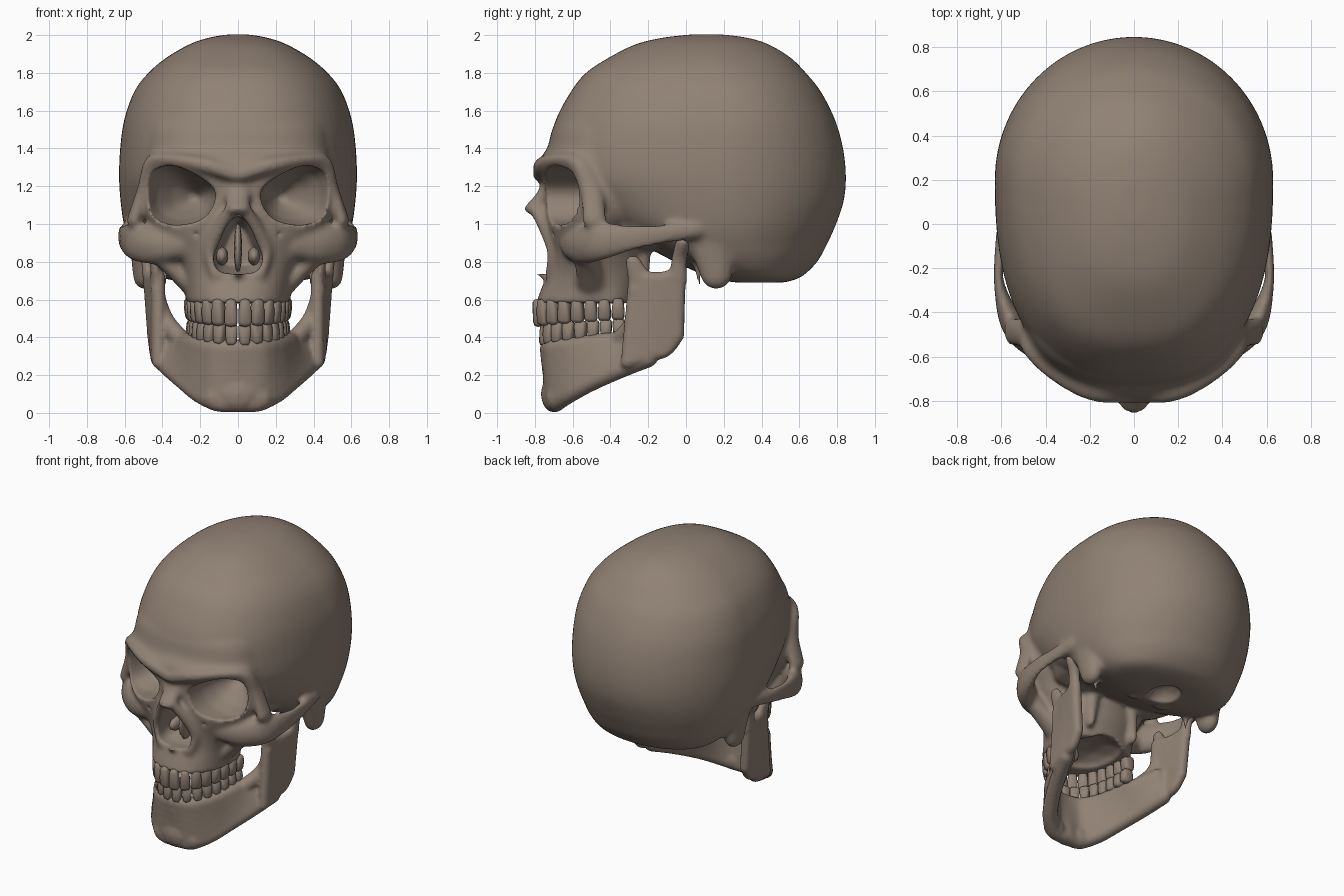
import bpy
import bmesh
from math import sin, cos, pi, atan2, hypot
from mathutils import Vector

old = bpy.data.objects.get("Cube")
if old:
    bpy.data.objects.remove(old)

bone = bpy.data.materials.new("bone")
bone.use_nodes = True
bone.diffuse_color = (0.28, 0.22, 0.175, 1)
bone.node_tree.nodes["Principled BSDF"].inputs["Base Color"].default_value = bone.diffuse_color

# Unit ball reused for every rounded piece
ball = bmesh.new()
bmesh.ops.create_icosphere(ball, subdivisions=2, radius=1)
BALL_V = [v.co.copy() for v in ball.verts]
BALL_F = [[v.index for v in f.verts] for f in ball.faces]
ball.free()


def spline(rows, k, closed=False):
    """Smooth curve through rows of numbers, k steps per span."""
    n, out = len(rows), []
    at = (lambda i: rows[i % n]) if closed else (lambda i: rows[min(max(i, 0), n - 1)])
    for i in range(n if closed else n - 1):
        for s in range(k):
            t = s / k
            out.append([b + t / 2 * (c - a + t * (2*a - 5*b + 4*c - d + t * (3*(b - c) + d - a)))
                        for a, b, c, d in zip(at(i - 1), at(i), at(i + 1), at(i + 2))])
    return out if closed else out + [list(rows[-1])]


class Part:
    def __init__(self, name):
        self.name, self.verts, self.faces = name, [], []

    def add(self, verts, faces, mirror=False):
        for side in ((1, -1) if mirror else (1,)):
            base = len(self.verts)
            self.verts += [(v[0] * side, v[1], v[2]) for v in verts]
            self.faces += [[base + i for i in f[::side]] for f in faces]

    def blob(self, x, y, z, rx, ry, rz, mirror=True):
        self.add([(x + v.x*rx, y + v.y*ry, z + v.z*rz) for v in BALL_V], BALL_F, mirror)

    def chain(self, rows, k=8):
        for row in spline(rows, k):
            self.blob(*row)

    def sheet(self, rows, r, k=6, across=18):
        """Wall between two curves; each row holds a lower and an upper point."""
        for row in spline(rows, k):
            a, b = Vector(row[:3]), Vector(row[3:])
            for i in range(across + 1):
                self.blob(*a.lerp(b, i / across), r, r, r)

    def loft(self, rings, mirror=False):
        n, verts = len(rings[0]), [p for r in rings for p in r]
        faces = [[j*n + i, j*n + (i + 1) % n, (j + 1)*n + (i + 1) % n, (j + 1)*n + i]
                 for j in range(len(rings) - 1) for i in range(n)]
        faces += [list(range(n))[::-1], list(range(len(verts) - n, len(verts)))]
        self.add(verts, faces, mirror)

    def make(self):
        mesh = bpy.data.meshes.new(self.name)
        mesh.from_pydata(self.verts, [], self.faces)
        ob = bpy.data.objects.new(self.name, mesh)
        bpy.context.collection.objects.link(ob)
        return ob


def fuse(ob, voxel, smooth):
    m = ob.modifiers.new("fuse", 'REMESH')
    m.mode, m.voxel_size = 'VOXEL', voxel
    s = ob.modifiers.new("soften", 'SMOOTH')
    s.factor, s.iterations = 0.5, smooth


def finish(ob):
    dg = bpy.context.evaluated_depsgraph_get()
    mesh = bpy.data.meshes.new_from_object(ob.evaluated_get(dg))
    ob.modifiers.clear()
    ob.data = mesh
    mesh.materials.clear()
    mesh.materials.append(bone)
    for p in mesh.polygons:
        p.use_smooth, p.material_index = True, 0


def oval(z, front, back, w, yc, n):
    """Level ring, squarer in front when n is above 2."""
    ring = []
    for i in range(64):
        s, c = sin(i * pi / 32), cos(i * pi / 32)
        e, reach = (2 / n, front - yc) if c > 0 else (1, back - yc)
        ring.append((w * abs(s)**e * (1 if s > 0 else -1), yc + reach * abs(c)**e, z))
    return ring


# Braincase: z, front, back, half width, y of widest point
skull = Part("skull")
case = [(2.003, .02, .2, .06, .1), (1.985, -.13, .33, .16, .1), (1.95, -.27, .44, .26, .11),
        (1.88, -.41, .555, .38, .13), (1.8, -.53, .635, .475, .15), (1.7, -.61, .715, .55, .18),
        (1.55, -.69, .79, .603, .2), (1.4, -.725, .832, .624, .2), (1.25, -.72, .847, .63, .2),
        (1.12, -.6, .835, .622, .2), (1.0, -.45, .795, .605, .2), (.9, -.25, .75, .575, .2),
        (.8, -.06, .695, .52, .25), (.72, .12, .61, .42, .35), (.69, .25, .52, .25, .38)]
skull.loft([oval(*r, 2.45) for r in spline(case[::-1], 5)])

# Face core from upper jaw through brow into forehead
core = [(.58, -.795, -.25, .275, -.4), (.66, -.765, -.23, .285, -.4), (.75, -.73, -.2, .31, -.42),
        (.85, -.72, -.2, .36, -.45), (.95, -.73, -.2, .43, -.48), (1.05, -.74, -.15, .495, -.46),
        (1.2, -.75, -.1, .505, -.43), (1.32, -.785, -.1, .495, -.41), (1.4, -.735, -.05, .485, -.38),
        (1.52, -.7, 0, .475, -.33), (1.64, -.61, 0, .42, -.25)]
skull.loft([oval(*r, 2.4) for r in spline(core, 4)])

# Brow ridge and outer eye rim
skull.chain([(.02, -.77, 1.265, .05, .045, .045), (.18, -.75, 1.315, .07, .055, .045),
             (.34, -.66, 1.345, .07, .06, .035), (.45, -.57, 1.32, .05, .055, .045),
             (.505, -.505, 1.18, .03, .06, .05), (.55, -.485, 1.02, .04, .07, .05)])
# Cheekbone and arch
skull.chain([(.3, -.6, .89, .08, .07, .08), (.43, -.555, .885, .07, .065, .1),
             (.545, -.46, .905, .055, .065, .105), (.607, -.3, .925, .025, .07, .075),
             (.608, -.14, .945, .025, .06, .058), (.57, .05, .97, .045, .07, .05)], 12)
# Buttress from cheekbone down to upper jaw
skull.chain([(.42, -.53, .85, .06, .06, .07), (.35, -.52, .77, .05, .07, .05),
             (.27, -.5, .68, .04, .08, .05)])
# Nose bridge and nostril margin
skull.chain([(0, -.72, 1.22, .07, .04, .05), (0, -.76, 1.14, .07, .04, .04),
             (.01, -.815, 1.08, .055, .045, .03)])
skull.chain([(.04, -.79, 1.07, .04, .04, .03), (.1, -.74, .97, .04, .04, .04),
             (.15, -.7, .85, .035, .04, .04), (.11, -.72, .73, .04, .03, .03)])
skull.chain([(0, -.72, .73, .04, .04, .03), (0, -.79, .74, .015, .02, .018)], 5)
# Process behind the ear, spike beneath it, base bumps
skull.chain([(.5, .14, .92, .08, .14, .1), (.5, .16, .74, .06, .09, .09)])
skull.chain([(.4, .06, .86, .04, .04, .04), (.38, .07, .67, .012, .012, .012)], 12)
skull.blob(.11, .16, .74, .05, .08, .05)
skull.blob(.22, -.18, .98, .27, .24, .125)
skull.chain([(.16, -.24, .9, .06, .06, .06), (.18, -.24, .66, .03, .05, .04)])

# Hollows: eye sockets, nose opening, palate, ear canal, base opening
cut = Part("hollow_cutter")
socket = spline([(.13, 1.19), (.24, 1.27), (.36, 1.31), (.455, 1.27), (.48, 1.15),
                 (.45, 1.04), (.34, .995), (.2, 1.02), (.13, 1.1)], 4, True)
nose = spline([(0, 1.04), (.055, 1.0), (.1, .9), (.13, .82), (.1, .75), (0, .735),
               (-.1, .75), (-.13, .82), (-.1, .9), (-.055, 1.0)], 4, True)


def tunnel(outline, cx, cz, steps):
    return [[(cx + (x - cx) * s, y, cz + (z - cz) * s) for x, z in outline] for y, s in steps]


cut.loft(tunnel(socket, .22, 1.14, [(-1, 1), (-.58, 1), (-.48, .82), (-.38, .5), (-.3, .15)]), True)
cut.loft(tunnel(nose, 0, .88, [(-1, 1), (-.66, 1), (-.5, .7)]))
cut.blob(0, -.44, .56, .19, .25, .1, False)
cut.blob(0, .3, .67, .11, .14, .11, False)
cut.blob(.62, .07, .88, .08, .03, .03)
cut.blob(.22, -.72, .945, .022, .06, .02)
cutter = cut.make()
cutter.hide_render = True
fuse(cutter, .015, 2)

skull_ob = skull.make()
fuse(skull_ob, .013, 10)
b = skull_ob.modifiers.new("hollows", 'BOOLEAN')
b.operation, b.solver, b.object = 'DIFFERENCE', 'EXACT', cutter
fuse(skull_ob, .012, 3)
finish(skull_ob)
bpy.data.objects.remove(cutter)

# Septum and scrolls inside the nose
inner = Part("inner_nose_bones")
inner.blob(0, -.56, .87, .022, .12, .14, False)
inner.blob(.085, -.56, .83, .035, .1, .05)
finish(inner.make())

# Lower jaw: body, chin, then upright branch with its two heads
jaw = Part("lower_jaw")
jaw.sheet([(0, -.69, .055, 0, -.725, .34), (.1, -.69, .055, .11, -.7, .34),
           (.2, -.62, .1, .19, -.61, .35), (.28, -.5, .165, .25, -.47, .37),
           (.36, -.34, .235, .3, -.32, .39), (.415, -.2, .29, .39, -.22, .45)], .052)
jaw.blob(0, -.705, .1, .12, .065, .1)
jaw.blob(.11, -.685, .08, .08, .06, .075)
jaw.sheet([(.42, -.31, .27, .42, -.27, .72), (.43, -.2, .31, .445, -.16, .71),
           (.435, -.11, .33, .46, -.09, .72), (.445, -.045, .41, .47, -.035, .74)], .038)
# Slanting front ridge, then the two heads
jaw.chain([(.43, -.27, .65, .035, .04, .05), (.39, -.27, .5, .05, .04, .05),
           (.31, -.34, .4, .05, .05, .05)])
jaw.chain([(.43, -.24, .7, .035, .07, .05), (.44, -.28, .8, .025, .045, .035)])
jaw.chain([(.47, -.045, .7, .035, .055, .04), (.485, -.035, .82, .035, .042, .04),
           (.5, -.015, .9, .07, .042, .042)])
jaw_ob = jaw.make()
fuse(jaw_ob, .012, 7)
finish(jaw_ob)


# Teeth spaced evenly round an arch
def teeth(name, front, width, up, levels):
    part = Part(name)
    path = [(width * sin(a)**.9, -.32 + (front + .32) * cos(a)**.85)
            for a in (i * pi / 800 for i in range(400))]
    steps = [hypot(q[0] - p[0], q[1] - p[1]) for p, q in zip(path, path[1:])]
    total = sum(steps)
    for t in range(8):
        run, i = 0, 0
        while run < total * (t + .5) / 8:
            run += steps[i]
            i += 1
        (x, y), (px, py), (qx, qy) = path[i], path[i - 1], path[i + 1]
        turn = atan2(qy - py, qx - px)
        f = t / 7
        zc = levels[0] * (1 - f) + levels[1] * f
        half = levels[2] * (1 - f) + levels[3] * f
        w, d = total / 16 * 1.06, .032 + .015 * f
        verts = []
        for v in BALL_V:
            u, n, h = (abs(c)**.5 * (1 if c > 0 else -1) for c in v)
            taper = 1 - .12 * (1 + h * up)
            u, n = u * w * taper, n * d * (1 - .12 * (1 - h * up))
            verts.append((x + u*cos(turn) - n*sin(turn), y + u*sin(turn) + n*cos(turn), zc + h*half))
        part.add(verts, BALL_F, True)
    finish(part.make())


teeth("upper_teeth", -.785, .245, 1, (.53, .55, .075, .06))
teeth("lower_teeth", -.75, .235, -1, (.415, .45, .06, .05))
